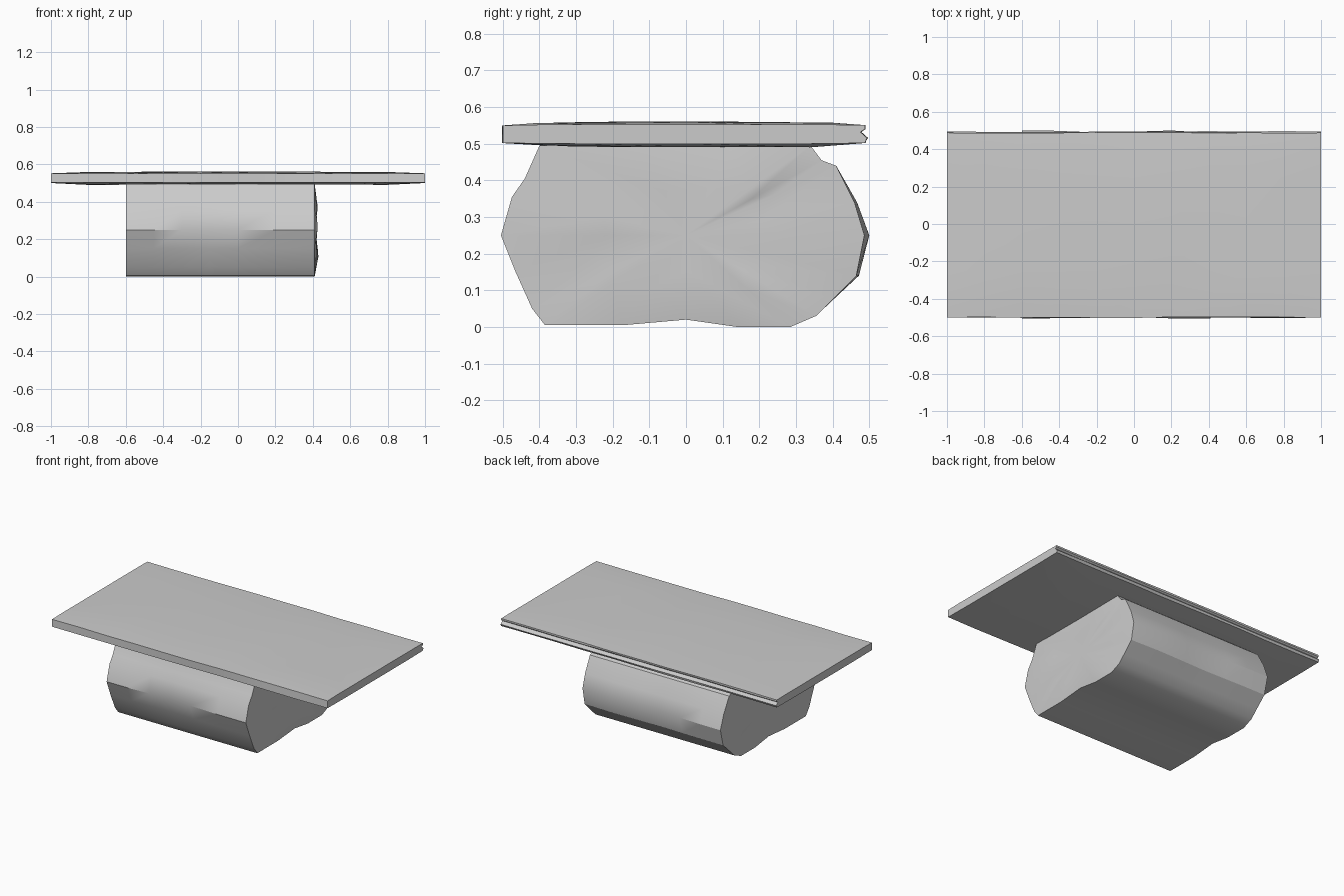
import bpy, bmesh, math, random

random.seed(4)
if "Cube" in bpy.data.objects:
    bpy.data.objects.remove(bpy.data.objects["Cube"], do_unlink=True)

grey = bpy.data.materials.new("plain_grey")
grey.use_nodes = True
grey.diffuse_color = (0.6, 0.6, 0.6, 1)
bsdf = grey.node_tree.nodes["Principled BSDF"]
bsdf.inputs["Base Color"].default_value = grey.diffuse_color
bsdf.inputs["Roughness"].default_value = 0.8


def loft(bm, stations, profile, warp):
    """Skin a closed (y, z) profile along x; returns the vertex rings."""
    rings = [[bm.verts.new(warp(x, y, z)) for y, z in profile] for x in stations]
    n = len(profile)
    for a, b in zip(rings, rings[1:]):
        for i in range(n):
            j = (i + 1) % n
            bm.faces.new((a[i], a[j], b[j], b[i]))
    return rings


def finish(name, bm, angle):
    bmesh.ops.recalc_face_normals(bm, faces=bm.faces)
    mesh = bpy.data.meshes.new(name)
    bm.to_mesh(mesh)
    bm.free()
    mesh.materials.append(grey)
    obj = bpy.data.objects.new(name, mesh)
    bpy.context.collection.objects.link(obj)
    bpy.ops.object.select_all(action='DESELECT')
    obj.select_set(True)
    bpy.context.view_layer.objects.active = obj
    bpy.ops.object.shade_smooth_by_angle(angle=math.radians(angle))
    return obj


# Chunky log-like base
base_profile = [
    (-0.385, 0.005), (-0.42, 0.05), (-0.465, 0.15), (-0.505, 0.25),
    (-0.475, 0.355), (-0.44, 0.405), (-0.40, 0.495), (-0.13, 0.495),
    (0.13, 0.495), (0.34, 0.495), (0.37, 0.455), (0.41, 0.44),
    (0.46, 0.34), (0.487, 0.25), (0.465, 0.14), (0.40, 0.075),
    (0.355, 0.03), (0.285, 0.0), (0.14, 0.0), (0.0, 0.02), (-0.17, 0.005)]


def base_warp(x, y, z):
    # Shallow dent mid-length on the front, slight swell along the back
    side = max(0, 1 - abs(z - 0.24) / 0.2)
    middle = math.exp(-((x + 0.15) / 0.18) ** 2)
    y += (0.018 * middle if y < 0 else 0.014 * (1 - middle) * (x < 0.35)) * side
    return x, y, z


def end_cap(bm, ring, x, bulge):
    """Radial fan with an uneven inner ring."""
    cy, cz = 0.0, 0.25
    inner = []
    for v in ring:
        k = random.uniform(0.42, 0.6)
        inner.append(bm.verts.new((x + bulge * random.uniform(0.3, 1),
                                   cy + (v.co.y - cy) * k, cz + (v.co.z - cz) * k)))
    centre = bm.verts.new((x, cy, cz))
    n = len(ring)
    for i in range(n):
        j = (i + 1) % n
        bm.faces.new((ring[i], ring[j], inner[j], inner[i]))
        bm.faces.new((inner[i], inner[j], centre))


bm = bmesh.new()
rings = loft(bm, [-0.6, -0.45, -0.3, -0.15, 0, 0.2, 0.41], base_profile, base_warp)
end_cap(bm, rings[0], -0.6, 0.015)
end_cap(bm, rings[-1], 0.41, 0.02)
finish("log_base", bm, 32)

# Thin table slab with a groove along the back edge
slab_profile = [
    (-0.50, 0.502), (-0.50, 0.55), (-0.40, 0.556), (-0.25, 0.558),
    (0.0, 0.559), (0.25, 0.558), (0.40, 0.556), (0.488, 0.551),
    (0.488, 0.54), (0.476, 0.532), (0.494, 0.516), (0.488, 0.502),
    (0.34, 0.492), (0.0, 0.492), (-0.30, 0.492)]


def slab_warp(x, y, z):
    rim = abs(y) > 0.45
    inside = abs(x) < 0.99
    if inside and not rim:
        z += random.uniform(-0.002, 0.002)
    elif inside:
        y += random.uniform(-0.003, 0.003)
    else:
        z = min(max(z, 0.5), 0.552)
    return x, y, z


bm = bmesh.new()
stations = [-1 + i * 0.2 for i in range(11)]
rings = loft(bm, stations, slab_profile, slab_warp)
bm.faces.new(rings[0])
bm.faces.new(rings[-1])
finish("table_slab", bm, 25)
